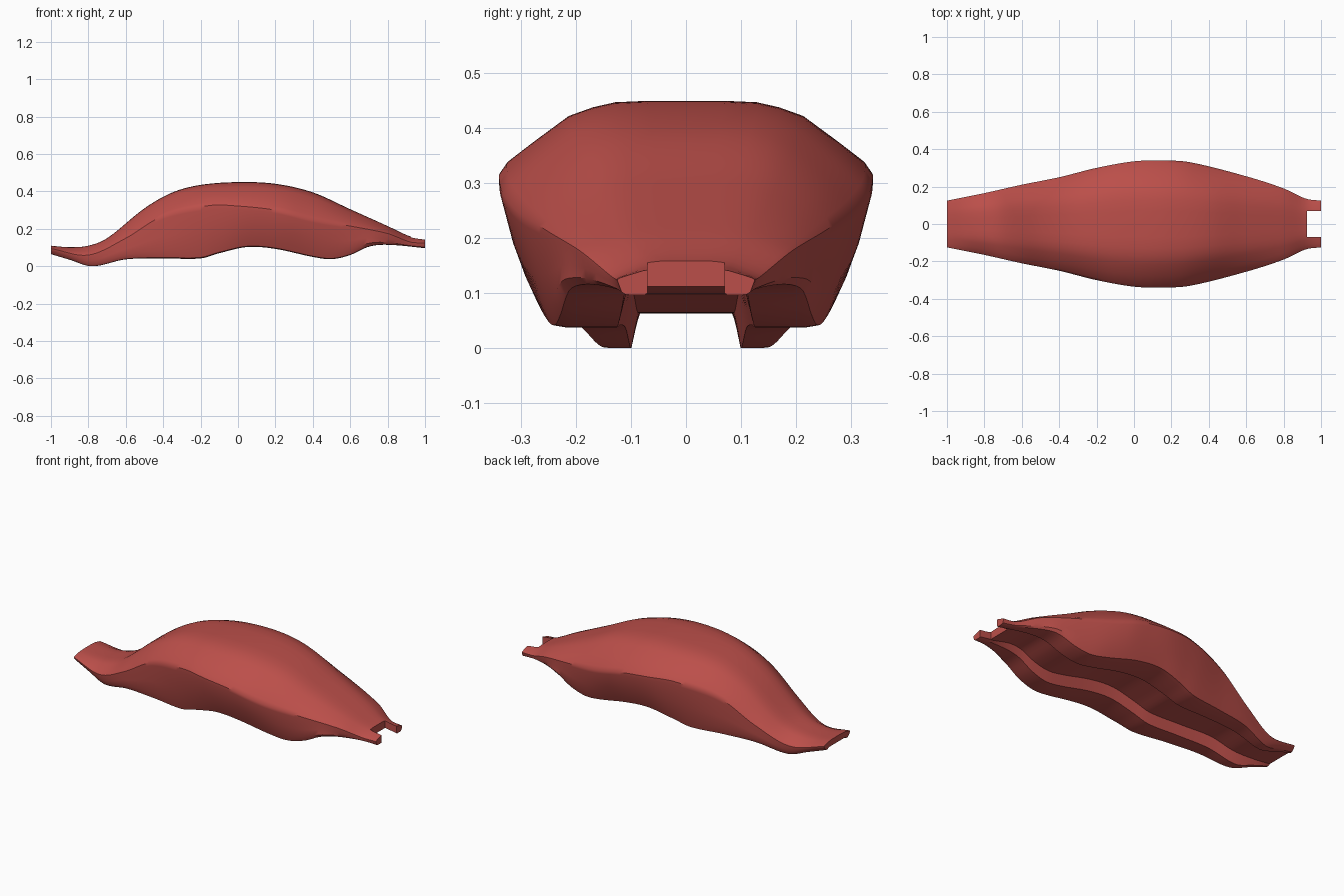
import bpy, bmesh

if "Cube" in bpy.data.objects:
    bpy.data.objects.remove(bpy.data.objects["Cube"])

mat = bpy.data.materials.new("matte red")
mat.diffuse_color = (0.5, 0.078, 0.068, 1)
mat.use_nodes = True
mat.node_tree.nodes["Principled BSDF"].inputs["Base Color"].default_value = mat.diffuse_color


def curve(pts):
    """Smooth interpolation through flat x, value pairs."""
    xs, vs = pts[0::2], pts[1::2]
    n = len(xs)
    m = [(vs[min(i + 1, n - 1)] - vs[max(i - 1, 0)]) /
         (xs[min(i + 1, n - 1)] - xs[max(i - 1, 0)]) for i in range(n)]

    def f(x):
        i = max(k for k in range(n - 1) if x >= xs[k] - 1e-9)
        h = xs[i + 1] - xs[i]
        t = (x - xs[i]) / h
        return (vs[i] * (2*t**3 - 3*t*t + 1) + m[i] * h * (t**3 - 2*t*t + t)
                + vs[i + 1] * (3*t*t - 2*t**3) + m[i + 1] * h * (t**3 - t*t))
    return f


# Guide curves along the length
top = curve([-1, .11, -.9, .102, -.8, .11, -.7, .15, -.5, .31, -.35, .395, -.2, .435,
             0, .45, .2, .441, .4, .395, .6, .305, .8, .215, .92, .16, 1, .145])
bottom = curve([-1, .065, -.9, .035, -.78, .0, -.6, .037, -.4, .042, -.2, .042,
                -.1, .07, .05, .103, .2, .093, .4, .05, .5, .038, .6, .06, .7, .105,
                .8, .115, 1, .097])
width = curve([-1, .125, -.8, .165, -.6, .21, -.4, .25, -.2, .30, 0, .335, .15, .34,
               .3, .33, .6, .255, .8, .19, .92, .135, 1, .125])
crease = curve([-1, .095, -.8, .06, -.6, .15, -.4, .27, -.15, .325, 0, .322,
                .2, .30, .4, .25, .6, .215, .8, .175, .92, .13, 1, .125])
foot = curve([-1, .105, -.78, .155, -.6, .20, -.4, .23, -.2, .26, 0, .288, .2, .288,
              .4, .265, .5, .25, .7, .22, .8, .178, .92, .128, 1, .115])
channel = curve([-1, .09, -.78, .10, -.4, .12, 0, .128, .5, .125, .8, .10, 1, .075])
depth = curve([-1, .008, -.9, .03, -.78, .065, -.4, .062, .5, .06, .75, .04, .92, .008, 1, .006])


def section(x):
    """Half outline from top centre round to channel centre."""
    t, b, w, c, f, ch, d = (g(x) for g in (top, bottom, width, crease, foot, channel, depth))
    r = t - c
    return [(0, t), (.2 * w, t), (.38 * w, t - .02 * r), (.5 * w, t - .09 * r),
            (.63 * w, t - .21 * r), (.82 * w, t - .57 * r), (.96 * w, t - .85 * r),
            (w, c), (w * .992 + f * .008, c - .08 * (c - b)),
            (.55 * w + .45 * f, c - .5 * (c - b)), (f * 1.02, b + .2 * (c - b)),
            (f * .96, b + .02 * (c - b)), (f * .87, b),
            (ch, b), (ch * .88, b + d), (0, b + d)]


# Lofted body
bm = bmesh.new()
N = 90
rings = []
for i in range(N + 1):
    x = -1 + 2 * i / N
    s = section(x)
    loop = s + [(-y, z) for y, z in s[-2:0:-1]]
    rings.append([bm.verts.new((x, y, z)) for y, z in loop])
n = len(rings[0])
for a, b in zip(rings, rings[1:]):
    for k in range(n):
        bm.faces.new((a[k], b[k], b[(k + 1) % n], a[(k + 1) % n]))
bm.faces.new(rings[0])
bm.faces.new(rings[-1][::-1])
bmesh.ops.recalc_face_normals(bm, faces=bm.faces)
me = bpy.data.meshes.new("body_shell")
bm.to_mesh(me)
bm.free()
body = bpy.data.objects.new("body_shell", me)
bpy.context.collection.objects.link(body)
me.materials.append(mat)

# Notch between the two end prongs
bpy.ops.mesh.primitive_cube_add(size=1, location=(1.025, 0, .12))
cutter = bpy.context.object
cutter.name = "notch_cutter"
cutter.scale = (.2, .14, .4)
cutter.hide_render = True
cutter.hide_set(True)
mod = body.modifiers.new("notch", 'BOOLEAN')
mod.operation = 'DIFFERENCE'
mod.solver = 'EXACT'
mod.object = cutter
bpy.context.view_layer.update()
dg = bpy.context.evaluated_depsgraph_get()
cut = bpy.data.meshes.new_from_object(body.evaluated_get(dg))
body.modifiers.clear()
body.data = cut
bpy.data.objects.remove(cutter)
cut.materials.clear()
cut.materials.append(mat)

bpy.ops.object.select_all(action='DESELECT')
body.select_set(True)
bpy.context.view_layer.objects.active = body
bpy.ops.object.shade_smooth_by_angle(angle=0.6)
